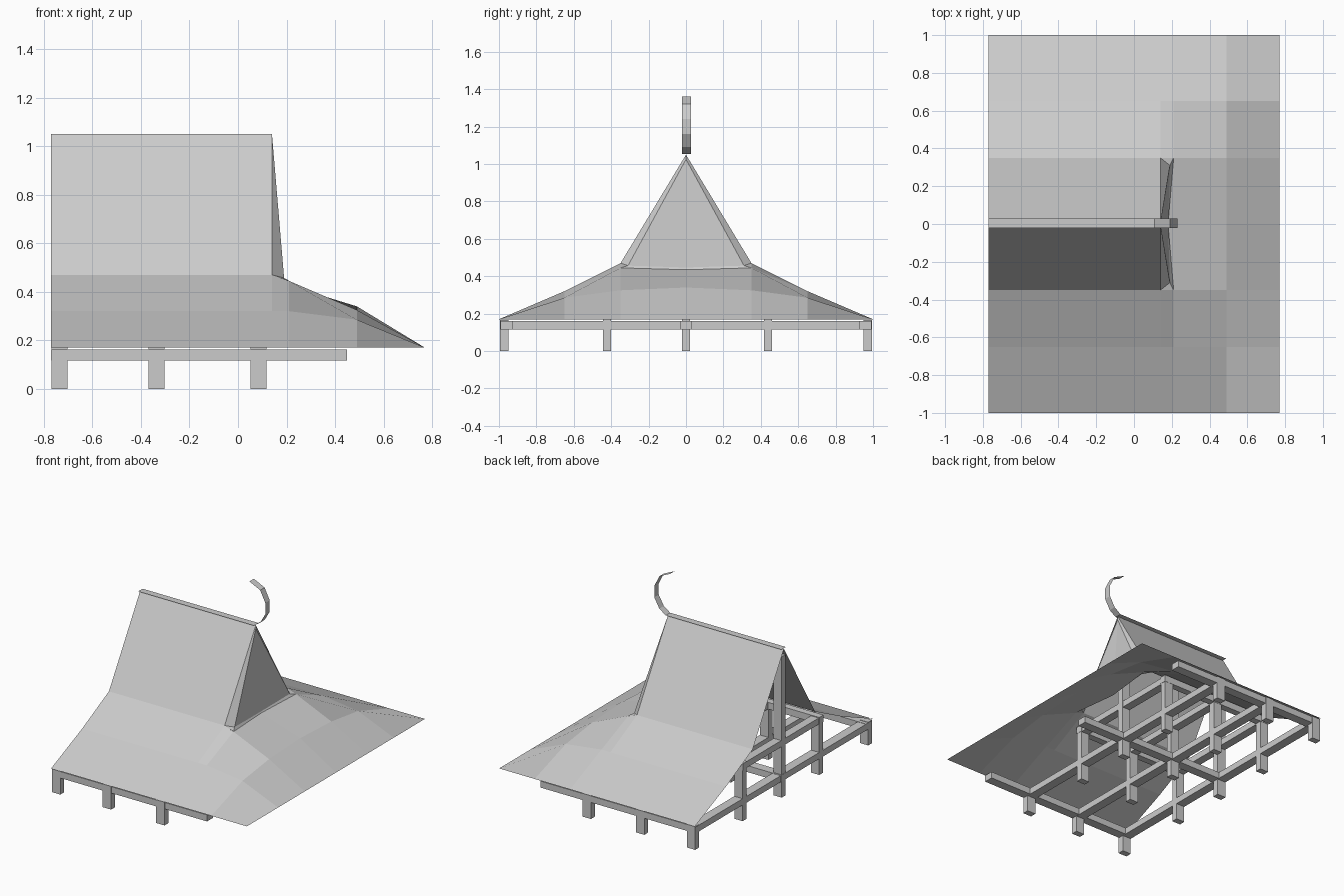
import bpy

if "Cube" in bpy.data.objects:
    bpy.data.objects.remove(bpy.data.objects["Cube"])


def mesh_object(name, verts, faces, mirrored=False):
    me = bpy.data.meshes.new(name)
    me.from_pydata(verts, [], faces)
    me.update()
    ob = bpy.data.objects.new(name, me)
    bpy.context.collection.objects.link(ob)
    if mirrored:
        m = ob.modifiers.new("mirror_sides", 'MIRROR')
        m.use_axis = (False, True, False)
        m.merge_threshold = 0.0005
    return ob


def sheet(name, rows, mirrored=True):
    """Thin surface lofted through rows of points."""
    n = len(rows[0])
    verts = [p for row in rows for p in row]
    faces = [(i * n + j, (i + 1) * n + j, (i + 1) * n + j + 1, i * n + j + 1)
             for i in range(len(rows) - 1) for j in range(n - 1)]
    return mesh_object(name, verts, faces, mirrored)


def box(name, x0, x1, y0, y1, z0, z1):
    verts = [(x, y, z) for x in (x0, x1) for y in (y0, y1) for z in (z0, z1)]
    faces = [(0, 1, 3, 2), (4, 6, 7, 5), (0, 4, 5, 1),
             (2, 3, 7, 6), (0, 2, 6, 4), (1, 5, 7, 3)]
    return mesh_object(name, verts, faces)


# Steep upper roof
sheet("upper_roof", [[(x, 0, 1.05), (x, .35, .47)] for x in (-.77, .14)])

# Flared lower roof, running round the corner to the hip end
ys = (.35, .65, 1.0)
stations = [(-.77, (.47, .32, .17)), (.14, (.47, .32, .17)),
            (.21, (.445, .32, .17)), (.49, (.325, .285, .17)),
            (.77, (.17, .17, .17))]
sheet("lower_roof", [[(x, y, z) for y, z in zip(ys, zs)] for x, zs in stations])
sheet("hip_roof", [[(.18, 0, .435), (.21, .35, .445)],
                   [(.49, 0, .34), (.49, .35, .325)],
                   [(.77, 0, .17), (.77, .35, .17)]])

# Gable end: folded panel, edge trim and sill
mesh_object("gable_panel", [(.14, 0, 1.025), (.18, 0, .447), (.19, .31, .457)],
            [(0, 1, 2)], True)
sheet("gable_trim", [[(.14, 0, 1.05), (.14, .35, .47)],
                     [(.14, 0, 1.025), (.19, .31, .457)]])
sheet("gable_sill", [[(.18, 0, .447), (.19, .31, .457), (.14, .35, .47)],
                     [(.18, 0, .435), (.21, .35, .445), (.21, .35, .446)]])

# Ridge strip sweeping up into the curled finial
path = [(-.77, 1.055), (.14, 1.055), (.19, 1.09), (.23, 1.16),
        (.23, 1.24), (.19, 1.32), (.105, 1.36)]
sheet("ridge_finial", [[(x, -.022, z), (x, .028, z)] for x, z in path], False)

# Timber frame
post_x = (-.735, -.335, .085)
post_y = (-.972, -.422, 0, .438, .972)
for x in post_x:
    for y in post_y:
        top = {0: 1.0, -.422: .41, .438: .41}.get(y, .165)
        box("post", x - .033, x + .033, y - .022, y + .022, 0, top)
    box("floor_cross_beam", x - .033, x + .033, -.99, .99, .115, .16)
    box("tie_beam", x - .03, x + .03, -.445, .46, .36, .405)
for y in (-.958, 0, .958):
    box("floor_long_beam", -.77, .45, y - .033, y + .033, .116, .162)
for y in (-.422, .438):
    box("upper_long_beam", -.77, .12, y - .024, y + .024, .362, .41)
